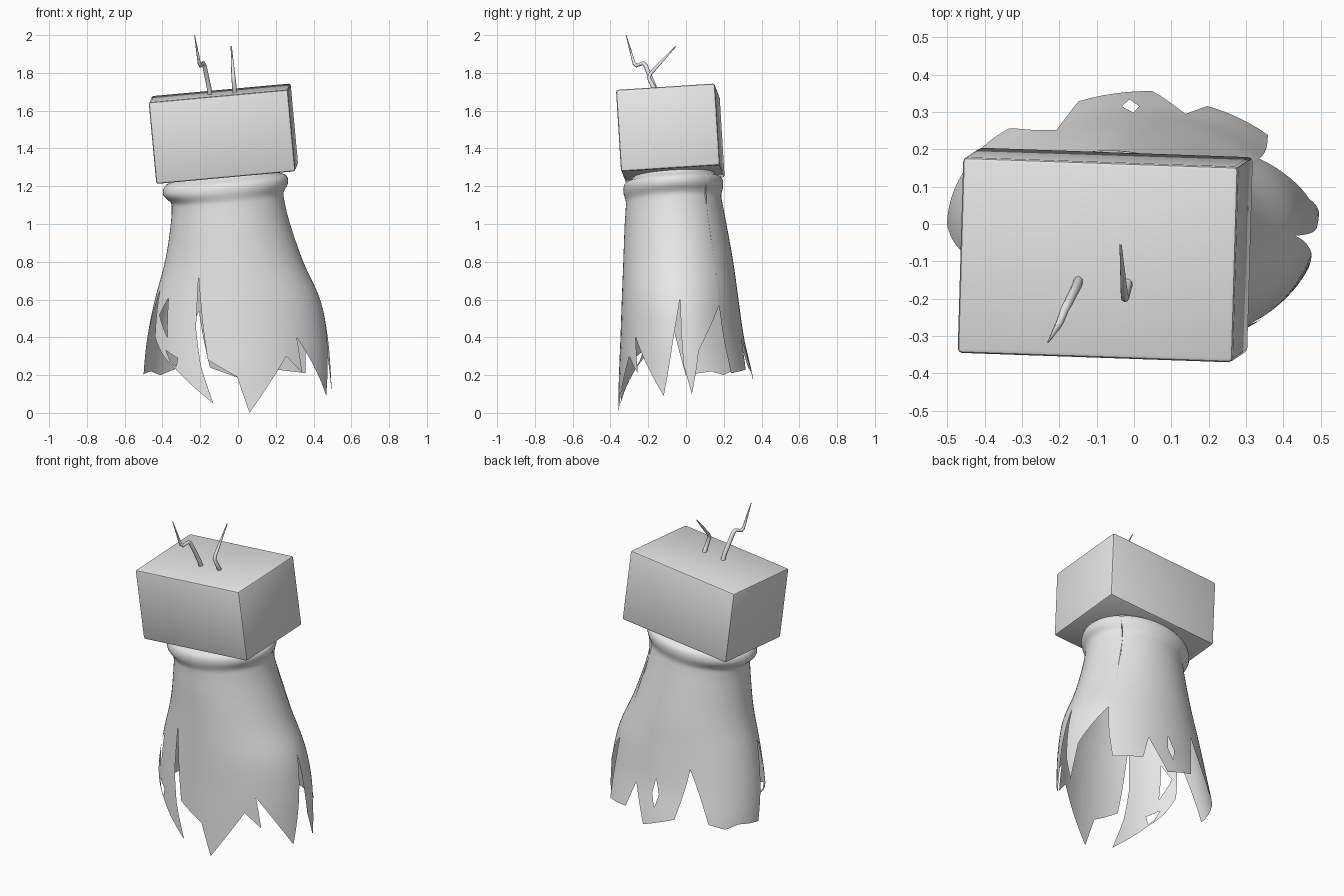
import bpy, bmesh, math
from mathutils import Vector, Euler
from mathutils.geometry import delaunay_2d_cdt, intersect_point_line

if "Cube" in bpy.data.objects:
    bpy.data.objects.remove(bpy.data.objects["Cube"])

grey = bpy.data.materials.new("plain_grey")
grey.diffuse_color = (0.8, 0.8, 0.8, 1)
grey.use_nodes = True
grey.node_tree.nodes["Principled BSDF"].inputs["Base Color"].default_value = grey.diffuse_color


def add_object(name, data):
    obj = bpy.data.objects.new(name, data)
    bpy.context.collection.objects.link(obj)
    data.materials.append(grey)
    return obj


def smooth(obj, angle):
    bpy.ops.object.select_all(action='DESELECT')
    obj.select_set(True)
    bpy.context.view_layer.objects.active = obj
    bpy.ops.object.shade_smooth_by_angle(angle=math.radians(angle))


# Head: tilted box with narrow rounded edges
bm = bmesh.new()
bmesh.ops.create_cube(bm, size=1)
bmesh.ops.scale(bm, vec=(0.74, 0.525, 0.435), verts=bm.verts)
bmesh.ops.bevel(bm, geom=bm.edges[:], offset=0.012, segments=2, profile=0.5, affect='EDGES')
mesh = bpy.data.meshes.new("box_head")
bm.to_mesh(mesh)
bm.free()
head = add_object("box_head", mesh)
head.location = (-0.077, -0.083, 1.478)
head.rotation_euler = Euler((math.radians(3.7), math.radians(-5.2), math.radians(-2)))
smooth(head, 40)

# Cloak cross-sections: height, x min, x max, y min, y max
LEVELS = [
    (0.00, -0.500, 0.500, -0.360, 0.385), (0.20, -0.500, 0.492, -0.355, 0.352),
    (0.40, -0.480, 0.475, -0.347, 0.307), (0.60, -0.440, 0.435, -0.340, 0.278),
    (0.80, -0.387, 0.345, -0.332, 0.250), (1.00, -0.358, 0.270, -0.325, 0.212),
    (1.13, -0.352, 0.240, -0.318, 0.187), (1.155, -0.372, 0.246, -0.324, 0.190),
    (1.18, -0.395, 0.262, -0.331, 0.196), (1.21, -0.396, 0.265, -0.331, 0.196),
    (1.235, -0.380, 0.250, -0.318, 0.184), (1.25, -0.340, 0.215, -0.285, 0.155),
    (1.28, -0.320, 0.195, -0.265, 0.140)]
TOP = LEVELS[-1][0]
SCALE = 0.007  # degrees round the cloak to flat cloth width


def section(z):
    i = max(k for k in range(len(LEVELS) - 1) if LEVELS[k][0] <= z + 1e-6)
    t = (z - LEVELS[i][0]) / (LEVELS[i + 1][0] - LEVELS[i][0])

    def slope(k, c):
        a, b = LEVELS[max(k - 1, 0)], LEVELS[min(k + 1, len(LEVELS) - 1)]
        return (b[c] - a[c]) / (b[0] - a[0])
    h = LEVELS[i + 1][0] - LEVELS[i][0]
    return [(2*t**3 - 3*t*t + 1) * LEVELS[i][c] + (t**3 - 2*t*t + t) * h * slope(i, c)
            + (3*t*t - 2*t**3) * LEVELS[i + 1][c] + (t**3 - t*t) * h * slope(i + 1, c)
            for c in range(1, 5)]


def wrap(p):
    a, z = math.radians(p.x / SCALE), min(max(p.y, 0), TOP)
    x0, x1, y0, y1 = section(z)
    x = (x0 + x1) / 2 + (x1 - x0) / 2 * math.sin(a)
    y = (y0 + y1) / 2 - (y1 - y0) / 2 * math.cos(a)
    t = min(max((z - 0.75) / 0.4, 0), 1)
    return Vector((x, y, z + t * t * (3 - 2*t) * (0.085 * (x + 0.06) + 0.06 * (y + 0.065))))


def outline(points, step=0.03):
    pts = [Vector((a * SCALE, z)) for a, z in points]
    out = []
    for p, q in zip(pts, pts[1:] + pts[:1]):
        n = max(1, math.ceil((q - p).length / step))
        out += [p.lerp(q, k / n) for k in range(n)]
    return out


def inside(p, loop):
    hit = False
    for a, b in zip(loop, loop[1:] + loop[:1]):
        if (a.y > p.y) != (b.y > p.y) and p.x < a.x + (p.y - a.y) * (b.x - a.x) / (b.y - a.y):
            hit = not hit
    return hit


# Torn hem (degrees from the front, height) and the holes in the cloth
hem = [(131, .57), (133, .21), (145, .22), (156, .23), (163, .39), (174, .17), (197, .24),
       (207, .54), (222, .23), (235, .20), (247, .22), (270, .20), (276, .40), (285, .65),
       (294, .40), (307, .30), (319, .23), (345, .05), (337, .25), (332, .45), (330, .73),
       (341.5, .28), (360, .19), (367, 0), (392, .30), (404, .21), (401, .40), (430, .09),
       (450, .61), (449, .25), (454, .10), (464, .33), (491, .57)]
holes = [[(180, .45), (178, .36), (181, .28), (183.5, .36)],
         [(303, .61), (295, .52), (309, .40), (306, .50)],
         [(309, .33), (320, .29), (319, .24), (314, .27)]]
loops = [outline(hem + [(491, TOP), (131, TOP)])] + [outline(h) for h in holes]

verts, edges = [], []
for loop in loops:
    n, start = len(loop), len(verts)
    verts += loop
    edges += [(start + k, start + (k + 1) % n) for k in range(n)]


def in_cloth(p):
    return inside(p, loops[0]) and not any(inside(p, h) for h in loops[1:])


def clear_of_edges(p, gap):
    for i, j in edges:
        a, b = verts[i], verts[j]
        q, t = intersect_point_line(p, a, b)
        q = q.to_2d() if 0 <= t <= 1 else (a if t < 0 else b)
        if (q - p).length < gap:
            return False
    return True


# Even grid of cloth points, with finer rows at the rolled collar
rows = [0.04 * k for k in range(1, 28)] + [1.115 + 0.012 * k for k in range(14)]
grid = []
for z in rows:
    for k in range(1, 72):
        p = Vector(((131 + 5 * k) * SCALE, z))
        if z < TOP and in_cloth(p) and clear_of_edges(p, 0.014 if z < 1.1 else 0.004):
            grid.append(p)

out_v, _, out_f, *_ = delaunay_2d_cdt(verts + grid, edges, [], 0, 1e-6)
bm = bmesh.new()
bv = [bm.verts.new(wrap(p)) for p in out_v]
for f in out_f:
    mid = sum((out_v[i] for i in f), Vector((0, 0))) / len(f)
    if in_cloth(mid):
        bm.faces.new([bv[i] for i in f])
bmesh.ops.remove_doubles(bm, verts=bm.verts, dist=0.0005)
bmesh.ops.delete(bm, geom=[v for v in bm.verts if not v.link_faces], context='VERTS')
bmesh.ops.recalc_face_normals(bm, faces=bm.faces)
facing = sum(f.normal.dot(f.calc_center_median() * Vector((1, 1, 0)).x) for f in bm.faces)
if facing < 0:
    bmesh.ops.reverse_faces(bm, faces=bm.faces)
mesh = bpy.data.meshes.new("torn_cloak")
bm.to_mesh(mesh)
bm.free()
smooth(add_object("torn_cloak", mesh), 60)


# Antennae: bent tapering wires, each point x, y, z, radius
def antenna(name, points):
    curve = bpy.data.curves.new(name, 'CURVE')
    curve.dimensions = '3D'
    curve.bevel_depth = 1
    curve.bevel_resolution = 2
    curve.use_fill_caps = True
    spline = curve.splines.new('POLY')
    spline.points.add(len(points) - 1)
    for p, (x, y, z, r) in zip(spline.points, points):
        p.co = (x, y, z, 1)
        p.radius = r
    add_object(name, curve)


antenna("left_antenna", [(-.147, -.145, 1.66, .013), (-.153, -.165, 1.72, .013),
                         (-.178, -.215, 1.84, .012), (-.185, -.228, 1.852, .011),
                         (-.198, -.262, 1.838, .010), (-.205, -.275, 1.85, .009),
                         (-.23, -.317, 2.0, .002)])
antenna("right_antenna", [(-.014, -.145, 1.66, .013), (-.018, -.165, 1.71, .013),
                          (-.024, -.198, 1.775, .011), (-.026, -.185, 1.80, .010),
                          (-.036, -.055, 1.94, .003)])
